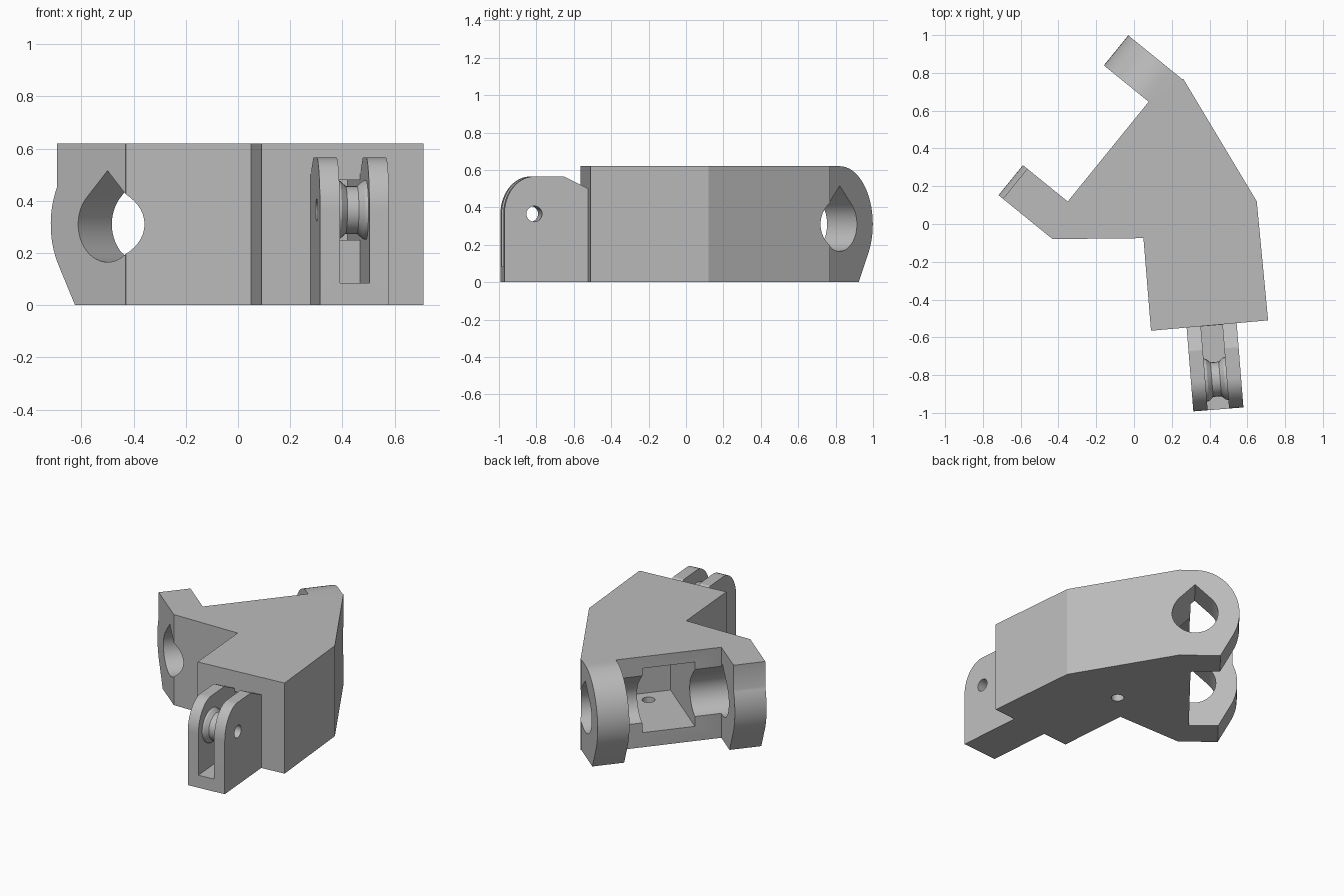
import bpy, bmesh
from math import sin, cos, radians, sqrt
from mathutils import Vector, Matrix

cube = bpy.data.objects.get("Cube")
if cube:
    bpy.data.objects.remove(cube)

grey = bpy.data.materials.new("plain grey")
grey.use_nodes = True
colour = (0.5, 0.5, 0.5, 1)
grey.diffuse_color = colour
grey.node_tree.nodes["Principled BSDF"].inputs["Base Color"].default_value = colour

UP = Vector((0, 0, 1))
X, Y = Vector((1, 0, 0)), Vector((0, 1, 0))
HEIGHT = 0.62


def finish(name, bm):
    bmesh.ops.recalc_face_normals(bm, faces=bm.faces)
    mesh = bpy.data.meshes.new(name)
    bm.to_mesh(mesh)
    bm.free()
    mesh.materials.append(grey)
    ob = bpy.data.objects.new(name, mesh)
    bpy.context.collection.objects.link(ob)
    return ob


def prism(name, points, origin, u, v, w, start, end):
    """Extrude a profile in the u-v plane along w."""
    bm = bmesh.new()
    face = bm.faces.new([bm.verts.new(origin + u * a + v * b + w * start) for a, b in points])
    new = bmesh.ops.extrude_face_region(bm, geom=[face])["geom"]
    bmesh.ops.translate(bm, vec=w * (end - start),
                        verts=[g for g in new if isinstance(g, bmesh.types.BMVert)])
    return finish(name, bm)


def arc(rx, ry, a, b, cx=0, cy=0, steps=20):
    angles = [radians(a + (b - a) * i / steps) for i in range(steps + 1)]
    return [(cx + rx * cos(t), cy + ry * sin(t)) for t in angles]


def circle(r, cx=0, cy=0):
    return arc(r, r, 0, 345, cx, cy, 23)


def combine(target, other, operation):
    mod = target.modifiers.new(operation.lower(), "BOOLEAN")
    mod.operation, mod.solver, mod.object = operation, "EXACT", other
    bpy.ops.object.select_all(action="DESELECT")
    bpy.context.view_layer.objects.active = target
    target.select_set(True)
    bpy.ops.object.modifier_apply(modifier=mod.name)
    bpy.data.objects.remove(other)


# Main block
outline = [(0.26, 0.77), (0.08, 0.65), (-0.35, 0.12), (-0.43, -0.08),
           (0.05, -0.075), (0.09, -0.565), (0.71, -0.51), (0.65, 0.12)]
body = prism("hinge_body", outline, Vector(), X, Y, UP, 0, HEIGHT)

# Large fork arms: D points out of the fork, A runs along its hinge axis
D = Vector((-0.776, 0.63, 0)).normalized()
A = D.cross(UP)
hinge = Vector((-0.5, -0.024, 0))
MID = HEIGHT / 2
square_tip = [(-0.09, 0), (0.16, 0)] + arc(0.28, MID, -30, 27, 0, MID) + [(0.25, HEIGHT), (-0.09, HEIGHT)]
round_tip = [(-0.09, 0), (0.16, 0)] + arc(0.28, MID, -30, 90, 0, MID) + [(-0.09, HEIGHT)]
for name, tip, s in (("square_arm", square_tip, 0), ("round_arm", round_tip, 0.885)):
    combine(body, prism(name, tip, hinge, D, UP, A, s, s + 0.205), "UNION")

# Small fork at the front: F points forward, S runs across it
F = Vector((0.08, -0.997, 0)).normalized()
S = F.cross(UP)
pivot = Vector((0.434, -0.822, 0))
PIN = 0.365
plate = [(-0.32, 0), (0.16, 0)] + arc(0.16, 0.2, 0, 90, 0, PIN) + [(-0.16, 0.565), (-0.29, 0.5), (-0.32, 0.5)]
tab = prism("front_fork", plate, pivot, F, UP, S, -0.133, 0.133)
slot = [(-0.285, 0.085), (0.3, 0.085), (0.3, 0.7), (-0.285, 0.7)]
combine(tab, prism("slot", slot, pivot, F, UP, S, -0.057, 0.057), "DIFFERENCE")
combine(body, tab, "UNION")

# Pocket with a screw hole in its floor, and a channel to the front fork
pocket = [(-0.58, -0.17), (0.05, -0.17), (0.05, 0.17), (-0.58, 0.17)]
centre = hinge + A * 0.545
combine(body, prism("pocket", pocket, centre, D, A, UP, 0.1, 0.54), "DIFFERENCE")
combine(body, prism("screw_hole", circle(0.04), centre - D * 0.48, X, Y, UP, -0.1, 0.2), "DIFFERENCE")
channel = [(-0.9, 0.25), (-0.27, 0.25), (-0.27, 0.48), (-0.9, 0.48)]
combine(body, prism("channel", channel, pivot, F, UP, S, -0.057, 0.057), "DIFFERENCE")

# Teardrop bore through both arms and along the back of the fork
R = 0.145
bore = [(0, MID + R * sqrt(2))] + arc(R, R, 135, 405, 0, MID, 36)
combine(body, prism("bore", bore, hinge, D, UP, A, -0.3, 1.4), "DIFFERENCE")

# Waisted roller, lathed around the small pin axis
bm = bmesh.new()
rings = []
for w, r in ((-0.062, 0.115), (-0.045, 0.112), (-0.022, 0.092), (0.022, 0.092), (0.045, 0.112), (0.062, 0.115)):
    rings.append([bm.verts.new(pivot + F * a + UP * b + S * w) for a, b in circle(r, 0, PIN)])
for low, high in zip(rings, rings[1:]):
    for i in range(len(low)):
        j = (i + 1) % len(low)
        bm.faces.new((low[i], low[j], high[j], high[i]))
bm.faces.new(rings[0])
bm.faces.new(rings[-1])
combine(body, finish("roller", bm), "UNION")
combine(body, prism("pin_hole", circle(0.042, 0, PIN), pivot, F, UP, S, -0.3, 0.3), "DIFFERENCE")

bpy.ops.object.select_all(action="DESELECT")
bpy.context.view_layer.objects.active = body
body.select_set(True)
bpy.ops.object.shade_smooth_by_angle(angle=radians(25))
